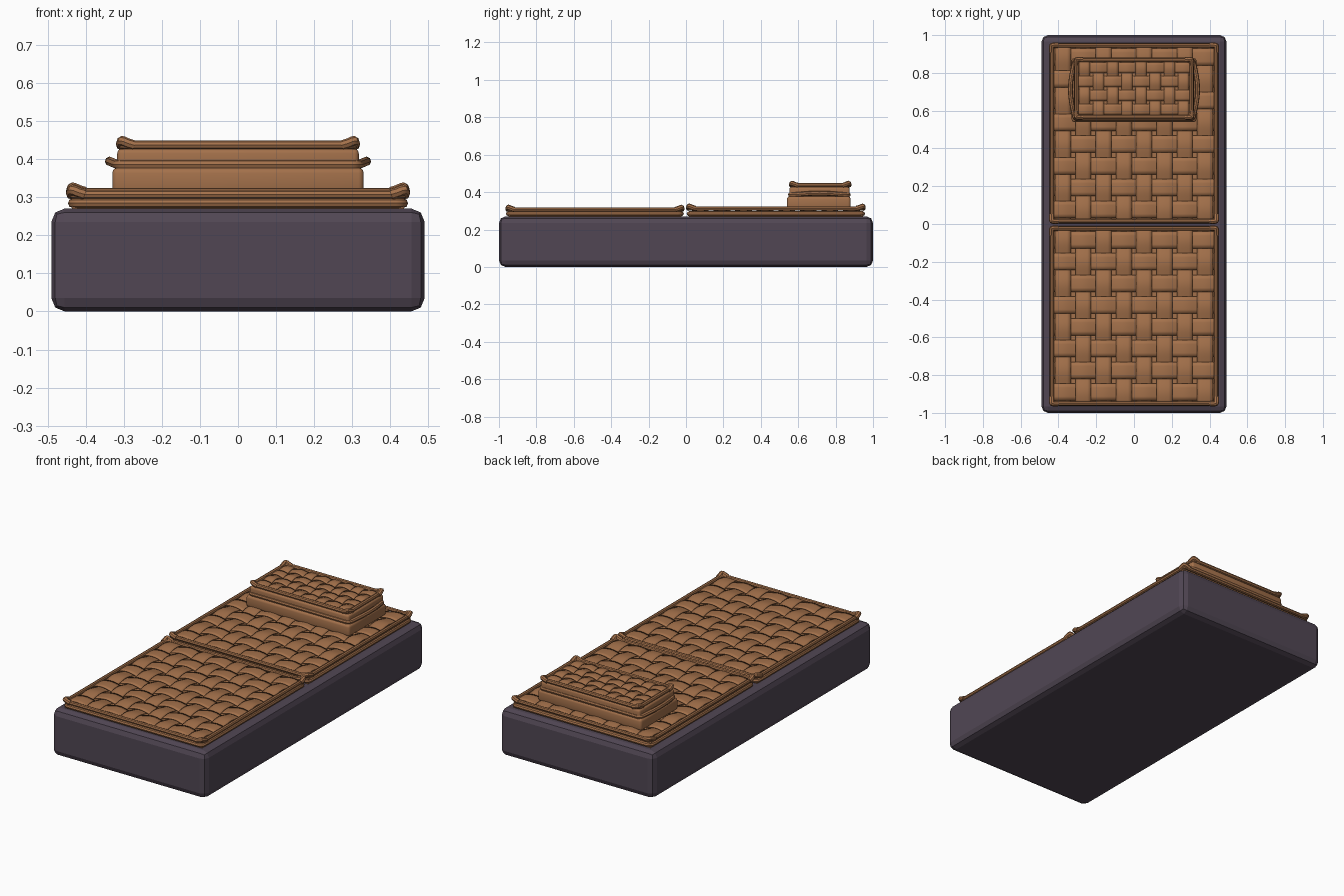
import bpy, bmesh, math
from mathutils import Vector

cube = bpy.data.objects.get("Cube")
if cube:
    bpy.data.objects.remove(cube, do_unlink=True)


def material(name, rgb):
    m = bpy.data.materials.new(name)
    m.use_nodes = True
    m.diffuse_color = (*rgb, 1)
    m.node_tree.nodes["Principled BSDF"].inputs["Base Color"].default_value = (*rgb, 1)
    return m


WICKER = material("brown wicker", (0.37, 0.165, 0.07))
FABRIC = material("dark plum fabric", (0.082, 0.062, 0.088))


def add_object(name, data, mat):
    ob = bpy.data.objects.new(name, data)
    bpy.context.collection.objects.link(ob)
    data.materials.append(mat)
    return ob


def smooth(ob):
    bpy.ops.object.select_all(action="DESELECT")
    ob.select_set(True)
    bpy.context.view_layer.objects.active = ob
    bpy.ops.object.shade_smooth_by_angle(angle=math.radians(40))


def box(name, lo, hi, mat, bevel=0.0, segments=2):
    bm = bmesh.new()
    bmesh.ops.create_cube(bm, size=1)
    for v in bm.verts:
        v.co = Vector([(a + b) / 2 + c * (b - a) for a, b, c in zip(lo, hi, v.co)])
    if bevel:
        bmesh.ops.bevel(bm, geom=bm.edges[:], offset=bevel, segments=segments,
                        profile=0.5, affect="EDGES")
    me = bpy.data.meshes.new(name)
    bm.to_mesh(me)
    bm.free()
    return add_object(name, me, mat)


def tube(name, points, radius, closed):
    """Round cane following the points, turned into a mesh."""
    cu = bpy.data.curves.new(name, "CURVE")
    cu.dimensions = "3D"
    cu.twist_mode = "Z_UP"
    cu.bevel_depth = radius
    cu.bevel_resolution = 2
    cu.use_fill_caps = True
    sp = cu.splines.new("POLY")
    sp.points.add(len(points) - 1)
    for p, co in zip(sp.points, points):
        p.co = (*co, 1)
    sp.use_cyclic_u = closed
    ob = add_object(name, cu, WICKER)
    bpy.ops.object.select_all(action="DESELECT")
    ob.select_set(True)
    bpy.context.view_layer.objects.active = ob
    bpy.ops.object.convert(target="MESH")
    ob = bpy.context.object
    smooth(ob)
    return ob


def rim(name, x, y0, y1, z, radius, bow=0.0, lift=0.0):
    """Rounded rectangular cane frame; bow and lift arch its short sides."""
    r, pts = 0.02, []
    corners = [(x - r, y1 - r, 0), (-x + r, y1 - r, 90),
               (-x + r, y0 + r, 180), (x - r, y0 + r, 270)]
    for cx, cy, start in corners:
        for k in range(5):
            a = math.radians(start + k * 22.5)
            pts.append((cx + r * math.cos(a), cy + r * math.sin(a), z))
        if bow and start in (90, 270):
            side = -1 if start == 90 else 1
            for k in range(1, 8):
                t = k / 8
                arch = math.sin(math.pi * t)
                yy = (y1 - r) + (y0 - y1 + 2 * r) * (t if side < 0 else 1 - t)
                pts.append((side * (x + bow * arch), yy, z + lift * arch))
    return tube(name, pts, radius, True)


def corner_wraps(name, x, y0, y1, z, radius, reach):
    """Thick bent cane over each corner, raised at the bend."""
    for sx, xn in ((1, "left"), (-1, "right")):
        for y, sy, yn in ((y0, -1, "front"), (y1, 1, "back")):
            pts = []
            for du, dv, dz in ((1, 0, 0), (0.5, 0, 0.5), (0.2, 0.03, 0.95), (0.06, 0.06, 1.1),
                               (0.03, 0.2, 0.95), (0, 0.5, 0.5), (0, 1, 0)):
                pts.append((sx * (x - du * reach), y - sy * dv * reach, z + dz * 0.011))
            tube(f"{name}_corner_{yn}_{xn}", pts, radius, False)


def weave(name, x, y0, y1, nx, ny, z, amp):
    """Over-and-under strips in both directions."""
    bm = bmesh.new()
    px, py = 2 * x / nx, (y1 - y0) / ny
    steps = 8

    def strip(count, index, along_x):
        sign = (1 if along_x else -1) * (-1) ** index
        rows = []
        for k in range(count * steps + 1):
            u = k / steps
            h = z + sign * amp * math.cos(math.pi * (u - 0.5))
            row = []
            for w in (-0.39, -0.2, 0, 0.2, 0.39):
                v = index + 0.5 + w
                a, b = (u, v) if along_x else (v, u)
                row.append(bm.verts.new((-x + a * px, y0 + b * py, h - 0.02 * w * w)))
            rows.append(row)
        for r0, r1 in zip(rows, rows[1:]):
            for j in range(len(r0) - 1):
                quad = (r0[j], r1[j], r1[j + 1], r0[j + 1])
                bm.faces.new(quad if along_x else quad[::-1])

    for j in range(ny):
        strip(nx, j, True)
    for i in range(nx):
        strip(ny, i, False)
    bm.normal_update()
    me = bpy.data.meshes.new(name)
    bm.to_mesh(me)
    bm.free()
    ob = add_object(name, me, WICKER)
    mod = ob.modifiers.new("thickness", "SOLIDIFY")
    mod.thickness = 0.003
    mod.offset = -1
    smooth(ob)


# Mattress base
box("mattress_base", (-0.49, -1, 0), (0.49, 1, 0.27), FABRIC, 0.035, 2)

# Two woven mats, the rear one slightly higher
for name, y0, y1, top in (("front_mat", -0.962, -0.012, 0.318), ("rear_mat", 0.004, 0.957, 0.324)):
    box(name + "_core", (-0.436, y0 + 0.012, 0.262), (0.436, y1 - 0.012, top - 0.025), WICKER)
    rim(name + "_lower_rim", 0.434, y0 + 0.012, y1 - 0.012, 0.284, 0.0125)
    rim(name + "_upper_rim", 0.434, y0 + 0.012, y1 - 0.012, top - 0.011, 0.011)
    corner_wraps(name, 0.437, y0 + 0.01, y1 - 0.01, top - 0.011, 0.014, 0.035)
    weave(name + "_weave", 0.43, y0 + 0.015, y1 - 0.015, 8, 8, top - 0.011, 0.009)

# Woven pillow in stacked layers
box("pillow_lower", (-0.33, 0.54, 0.31), (0.33, 0.88, 0.377), WICKER, 0.014, 3)
smooth(bpy.data.objects["pillow_lower"])
rim("pillow_middle_rim", 0.317, 0.558, 0.868, 0.386, 0.0125, bow=0.02, lift=0.008)
box("pillow_upper", (-0.317, 0.553, 0.368), (0.317, 0.875, 0.427), WICKER, 0.012, 3)
smooth(bpy.data.objects["pillow_upper"])
rim("pillow_top_rim", 0.304, 0.566, 0.868, 0.437, 0.0115)
corner_wraps("pillow", 0.307, 0.564, 0.872, 0.436, 0.013, 0.035)
weave("pillow_weave", 0.3, 0.57, 0.864, 8, 4, 0.438, 0.008)
